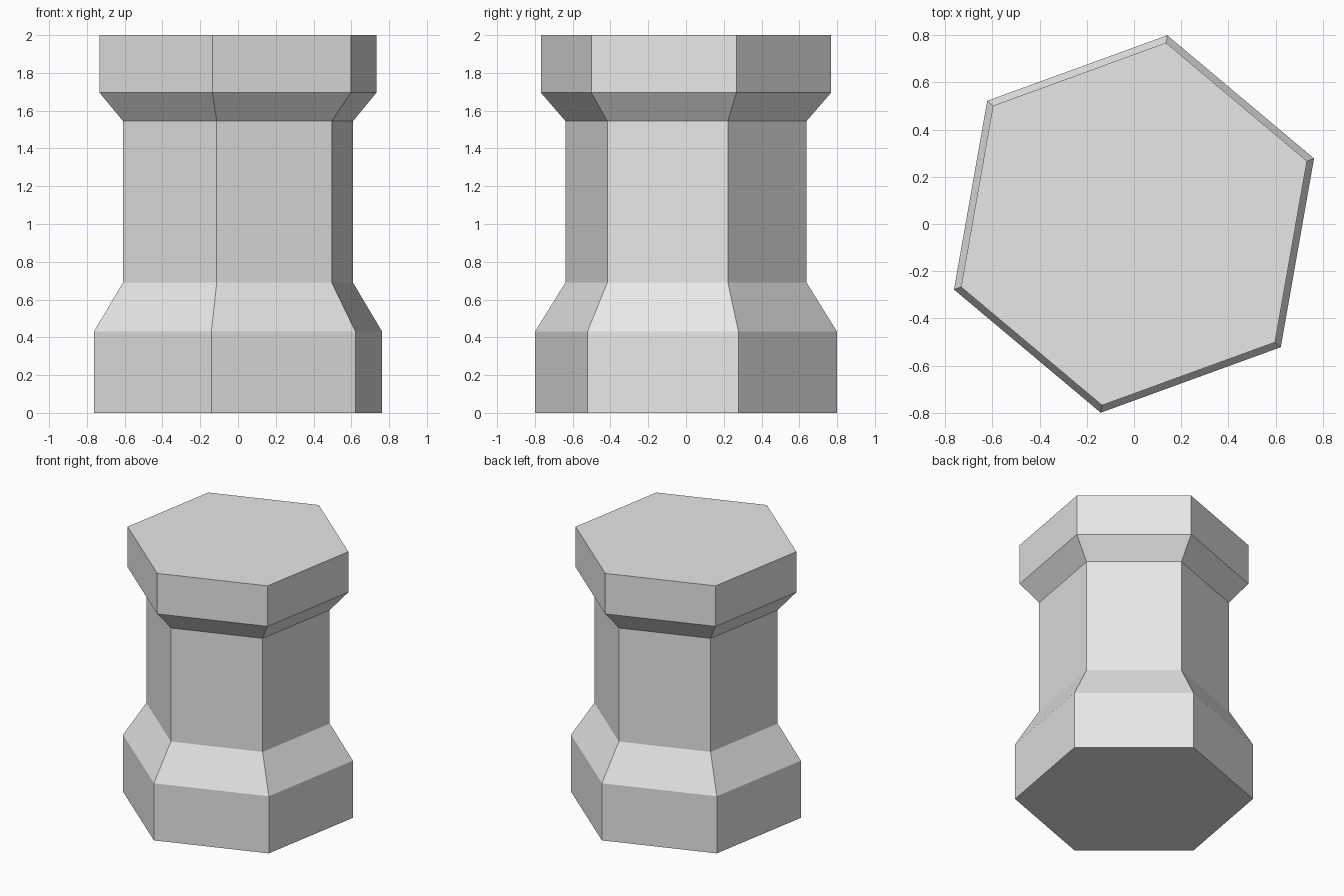
import bpy
import bmesh
from math import cos, sin, radians

cube = bpy.data.objects.get("Cube")
if cube:
    bpy.data.objects.remove(cube, do_unlink=True)

SIDES = 6
TURN = radians(20)

# Plain stone grey
stone = bpy.data.materials.new("stone_grey")
stone.use_nodes = True
colour = (0.8, 0.8, 0.8, 1)
stone.diffuse_color = colour
stone.node_tree.nodes["Principled BSDF"].inputs["Base Color"].default_value = colour

# Column outline from the floor up: corner radius, height
profile = [
    (0.812, 0.0),    # foot
    (0.812, 0.43),
    (0.648, 0.69),   # shaft
    (0.648, 1.545),
    (0.78, 1.695),   # cap
    (0.78, 2.0),
]

bm = bmesh.new()
rings = []
for radius, z in profile:
    ring = []
    for i in range(SIDES):
        a = TURN + radians(360 / SIDES) * i
        ring.append(bm.verts.new((radius * cos(a), radius * sin(a), z)))
    rings.append(ring)

# Side walls between neighbouring rings, then the closed ends
for low, high in zip(rings, rings[1:]):
    for i in range(SIDES):
        j = (i + 1) % SIDES
        bm.faces.new((low[i], low[j], high[j], high[i]))
bm.faces.new(rings[0][::-1])
bm.faces.new(rings[-1])

mesh = bpy.data.meshes.new("hexagonal_column")
bm.to_mesh(mesh)
bm.free()
mesh.materials.append(stone)
column = bpy.data.objects.new("hexagonal_column", mesh)
bpy.context.scene.collection.objects.link(column)
